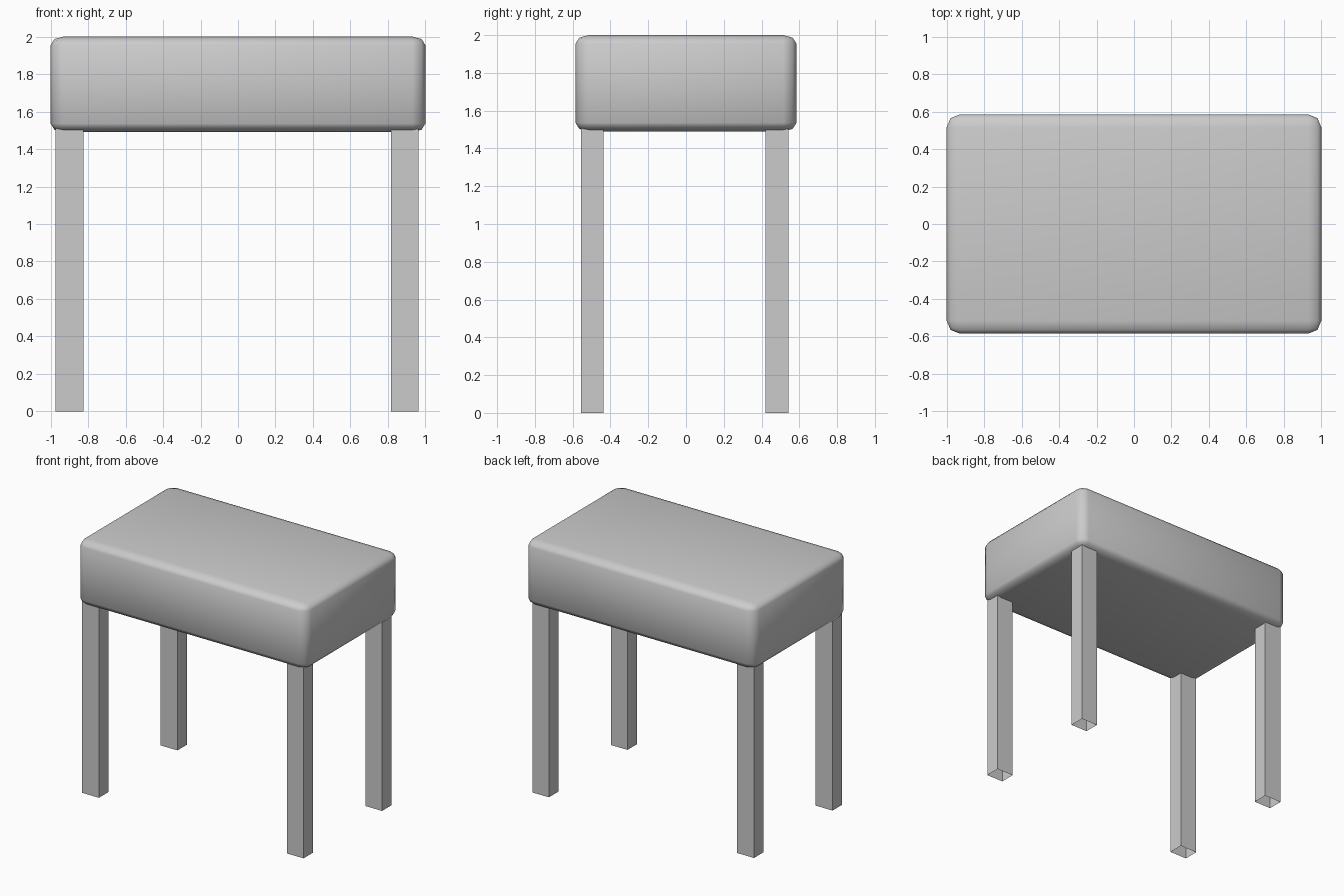
import bpy, bmesh
from mathutils import Matrix

if "Cube" in bpy.data.objects:
    bpy.data.objects.remove(bpy.data.objects["Cube"])


def box(name, x, y, z, open_bottom=False):
    """Axis-aligned box from (min, max) ranges, optionally without its bottom face."""
    bm = bmesh.new()
    size = [r[1] - r[0] for r in (x, y, z)]
    centre = [(r[0] + r[1]) / 2 for r in (x, y, z)]
    bmesh.ops.create_cube(bm, size=1, matrix=Matrix.Translation(centre) @ Matrix.Diagonal((*size, 1)))
    if open_bottom:
        bm.normal_update()
        low = [f for f in bm.faces if f.normal.z < -0.9]
        bmesh.ops.delete(bm, geom=low, context='FACES_ONLY')
    mesh = bpy.data.meshes.new(name)
    bm.to_mesh(mesh)
    bm.free()
    obj = bpy.data.objects.new(name, mesh)
    bpy.context.collection.objects.link(obj)
    return obj


# Padded seat: the bevel is made a little flatter in height by the z scale
Z_SCALE = 0.65
seat = box("seat", (-1, 1), (-0.585, 0.585), (1.49 / Z_SCALE, 2.0 / Z_SCALE))
seat.scale.z = Z_SCALE
bevel = seat.modifiers.new("rounded_edges", 'BEVEL')
bevel.width = 0.07
bevel.segments = 2
seat.data.polygons.foreach_set("use_smooth", [True] * len(seat.data.polygons))

# Four square hollow legs, open at the floor
for side, x in (("left", (-0.973, -0.824)), ("right", (0.817, 0.962))):
    for end, y in (("front", (-0.557, -0.437)), ("back", (0.422, 0.542))):
        box(f"{end}_{side}_leg", x, y, (0, 1.51), open_bottom=True)
